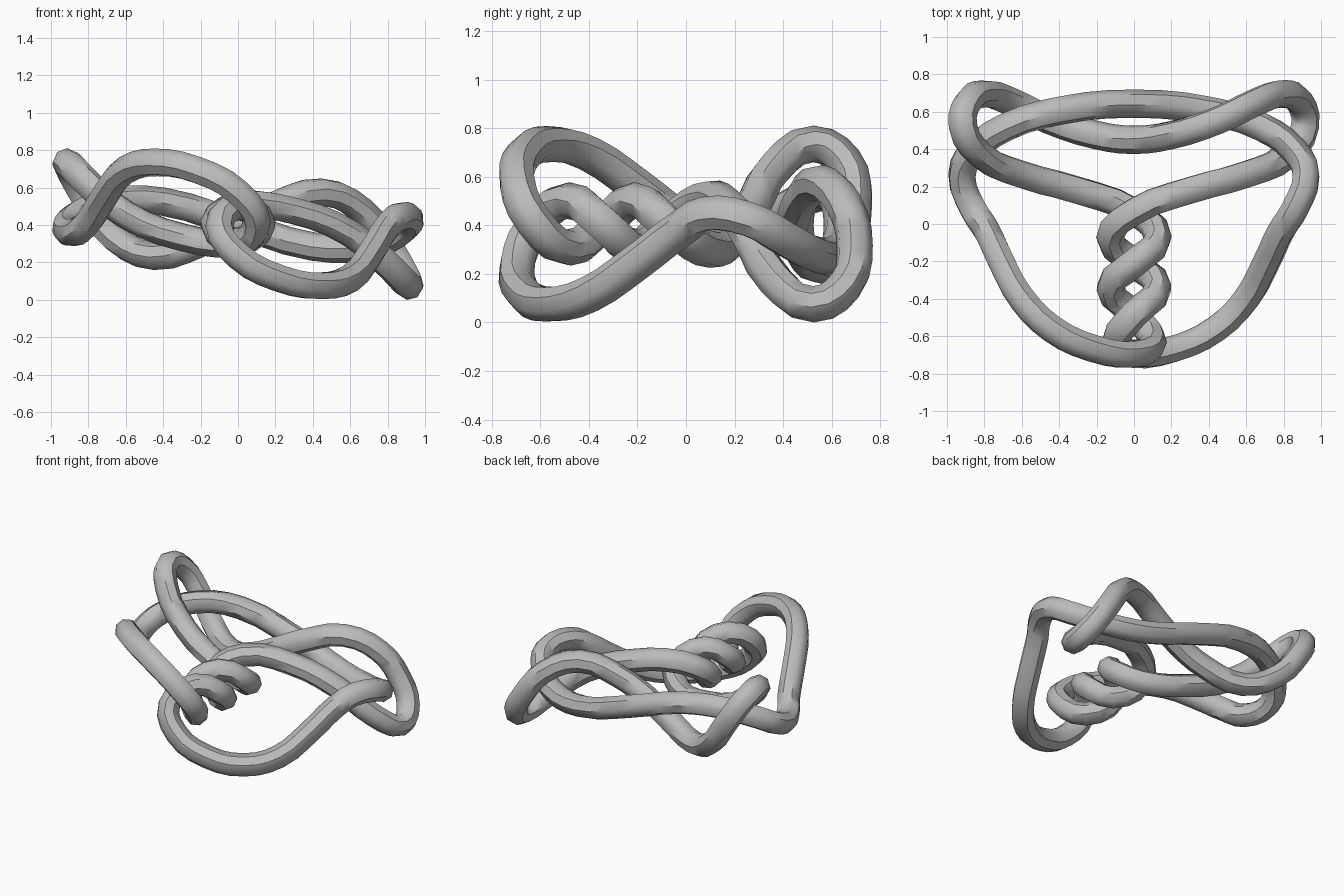
import bpy
import math
from mathutils import Vector

cube = bpy.data.objects.get("Cube")
if cube:
    bpy.data.objects.remove(cube, do_unlink=True)

MID = 0.405      # height of the half-turn symmetry axis, which runs along y
TUBE = 0.076

# Centre line of half the knot, from rear outer strand to rear inner strand
half = [
    (0, .643, MID), (-.4, .605, .525), (-.68, .52, .525), (-.86, .39, .455),
    (-.92, .26, .385), (-.86, .08, .365), (-.79, -.03, .43), (-.71, -.2, .56),
    (-.60, -.4, .695), (-.44, -.56, .735), (-.22, -.665, .695), (0, -.695, .575),
    # twisted pair
    (.1, -.63, .42), (0, -.485, .308), (-.127, -.34, MID), (0, -.21, .502),
    (.127, -.075, MID), (0, .065, .308),
    # rear corner loop
    (-.3, .18, .335), (-.6, .265, .455), (-.82, .37, .64), (-.915, .525, .735),
    (-.885, .655, .66), (-.79, .695, .50), (-.66, .655, .33), (-.45, .555, .235),
    (-.2, .475, .305), (0, .45, MID),
]
turned = [(-x, y, 2 * MID - z) for x, y, z in half[1:-1]]
path = half + turned[::-1]

# Closed tube swept along the centre line
curve = bpy.data.curves.new("knot_path", "CURVE")
curve.dimensions = "3D"
curve.resolution_u = 3
curve.bevel_depth = TUBE
curve.bevel_resolution = 2
spline = curve.splines.new("BEZIER")
spline.bezier_points.add(len(path) - 1)
for point, co in zip(spline.bezier_points, path):
    point.co = Vector(co)
    point.handle_left_type = point.handle_right_type = "AUTO"
spline.use_cyclic_u = True

rope = bpy.data.objects.new("knotted_tube", curve)
bpy.context.collection.objects.link(rope)
bpy.ops.object.select_all(action="DESELECT")
rope.select_set(True)
bpy.context.view_layer.objects.active = rope
bpy.ops.object.convert(target="MESH")
rope = bpy.context.object
rope.name = "knotted_tube"
bpy.ops.object.shade_smooth_by_angle(angle=math.radians(45))

# Single grey finish
grey = bpy.data.materials.new("plain_grey")
grey.use_nodes = True
colour = (.5, .5, .5, 1)
grey.diffuse_color = colour
grey.node_tree.nodes["Principled BSDF"].inputs["Base Color"].default_value = colour
rope.data.materials.clear()
rope.data.materials.append(grey)
